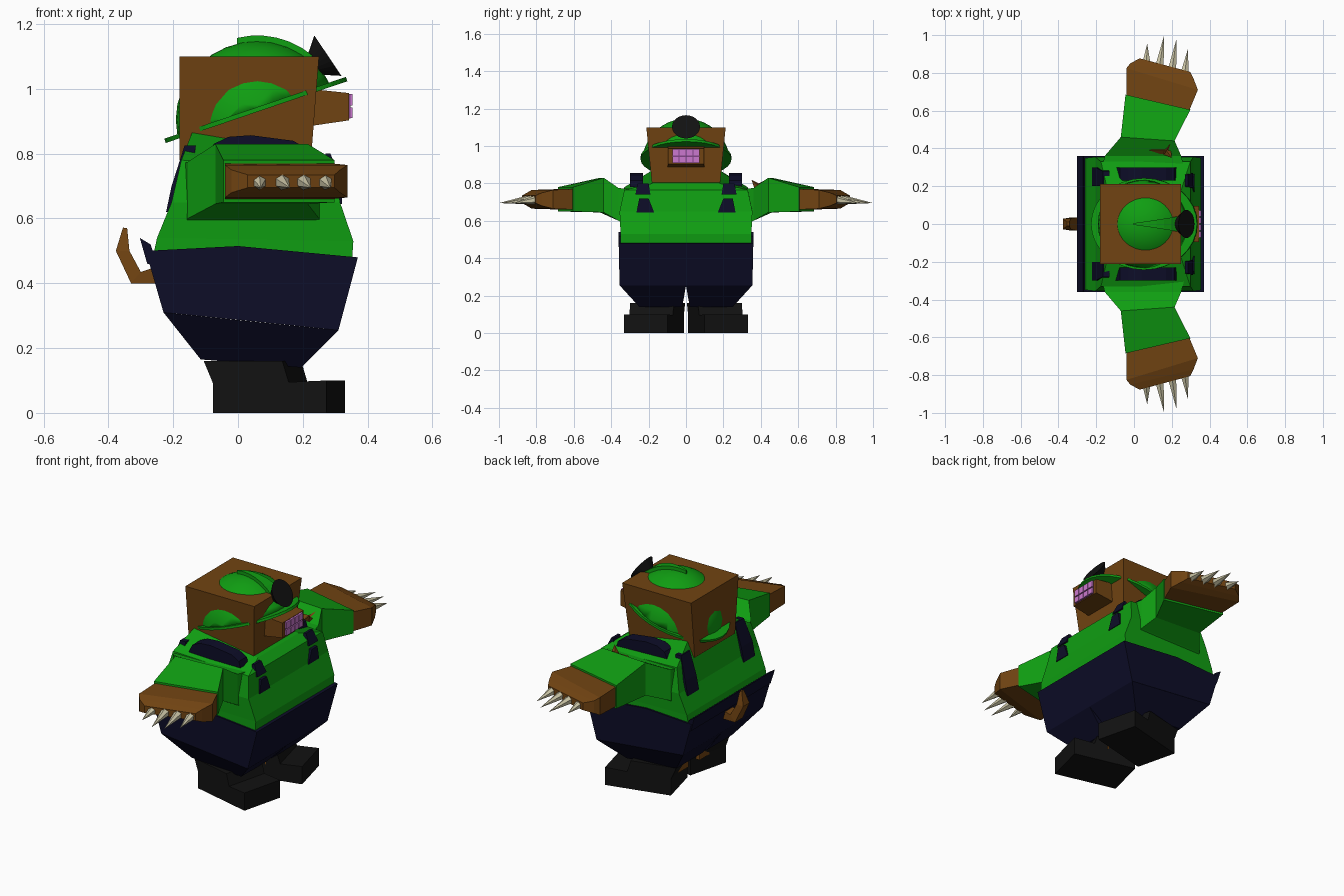
import bpy, bmesh, math
from mathutils import Vector, Matrix

if "Cube" in bpy.data.objects:
    bpy.data.objects.remove(bpy.data.objects["Cube"])


def material(name, rgb):
    m = bpy.data.materials.new(name)
    m.diffuse_color = (*rgb, 1)
    m.use_nodes = True
    m.node_tree.nodes["Principled BSDF"].inputs["Base Color"].default_value = m.diffuse_color
    return m


GREEN = material("green cloth", (0.005, 0.34, 0.006))
BROWN = material("brown fur", (0.165, 0.057, 0.006))
NAVY = material("navy cloth", (0.004, 0.004, 0.021))
BLACK = material("black leather", (0.006, 0.006, 0.006))
BONE = material("claw bone", (0.6, 0.56, 0.38))
PINK = material("pink teeth", (0.60, 0.19, 0.62))
PLUM = material("plum gums", (0.22, 0.06, 0.24))


def finish(name, bm, mat, smooth=False):
    bmesh.ops.recalc_face_normals(bm, faces=bm.faces)
    me = bpy.data.meshes.new(name)
    bm.to_mesh(me)
    bm.free()
    me.materials.append(mat)
    if smooth:
        for p in me.polygons:
            p.use_smooth = True
    ob = bpy.data.objects.new(name, me)
    bpy.context.collection.objects.link(ob)
    return ob


def loft(name, rings, mat, side=1, smooth=False):
    """Skin closed rings of equal length and cap both ends; side mirrors y."""
    bm = bmesh.new()
    vs = [[bm.verts.new((x, y * side, z)) for x, y, z in r] for r in rings]
    n = len(vs[0])
    for a, b in zip(vs, vs[1:]):
        for i in range(n):
            j = (i + 1) % n
            bm.faces.new((a[i], a[j], b[j], b[i]))
    bm.faces.new(vs[0])
    bm.faces.new(vs[-1])
    return finish(name, bm, mat, smooth)


def extrude_xz(name, profile, y0, y1, mat, side=1):
    return loft(name, [[(x, y, z) for x, z in profile] for y in (y0, y1)], mat, side)


def level(xb, zb, xf, zf, y0, y1):
    """Rectangle from a back edge to a front edge."""
    return [(xb, y0, zb), (xf, y0, zf), (xf, y1, zf), (xb, y1, zb)]


def upright(xa, ya, xb, yb, z0, z1):
    """Standing rectangle above the line a-b."""
    return [(xa, ya, z0), (xb, yb, z0), (xb, yb, z1), (xa, ya, z1)]


def box(name, x0, x1, y0, y1, z0, z1, mat, side=1):
    return loft(name, [level(x0, z0, x1, z0, y0, y1), level(x0, z1, x1, z1, y0, y1)], mat, side)


def cone(name, base, tip, radius, mat, segs, smooth=False):
    base, tip = Vector(base), Vector(tip)
    d = tip - base
    bm = bmesh.new()
    bmesh.ops.create_cone(bm, cap_ends=True, segments=segs, radius1=radius, radius2=0, depth=d.length,
                          matrix=Matrix.Translation((base + tip) / 2) @ d.to_track_quat('Z', 'Y').to_matrix().to_4x4())
    return finish(name, bm, mat, smooth)


# Trousers: hip block with a raised back rim, then two tapering legs
def hip(xb, zb, xm, zm, xf, zf, y):
    return [(xb, -y, zb), (xm, -y, zm), (xf, -y, zf), (xf, y, zf), (xm, y, zm), (xb, y, zb)]


loft("trouser_hips", [hip(-.23, .31, .04, .283, .31, .255, .355),
                      hip(-.285, .50, .0, .515, .37, .48, .36)], NAVY)
loft("trouser_back_rim", [level(-.28, .46, -.25, .46, -.355, .355),
                          level(-.303, .54, -.27, .52, -.36, .36)], NAVY)

# Shirt body
loft("shirt", [level(-.265, .47, .352, .47, -.35, .35), level(-.25, .54, .356, .53, -.35, .35),
               level(-.205, .65, .315, .65, -.355, .355), level(-.175, .78, .298, .765, -.33, .33),
               level(-.14, .87, .25, .80, -.18, .18)], GREEN)

for s, tag in ((1, "left"), (-1, "right")):
    loft(tag + "_trouser_leg", [level(-.23, .31, .31, .255, .0, .355),
                                level(-.115, .165, .195, .14, .02, .25)], NAVY, s)
    box(tag + "_ankle", -.05, .14, .05, .24, .08, .17, BROWN, s)
    # Boot, toes turned outwards
    boot = extrude_xz(tag + "_boot", [(-.18, 0), (.18, 0), (.18, .1), (.06, .095), (.04, .16),
                                      (-.21, .16), (-.18, .09)], -.12, .12, BLACK)
    boot.location = (.127, .172 * s, 0)
    boot.rotation_euler.z = math.radians(14) * s
    # Sleeve and paw
    loft(tag + "_sleeve", [upright(-.17, .30, .27, .28, .56, .77), upright(-.155, .36, .25, .36, .60, .775),
                           upright(-.07, .46, .215, .44, .645, .83),
                           upright(-.045, .685, .298, .605, .65, .78)], GREEN, s)
    loft(tag + "_paw", [upright(-.04, .67, .29, .595, .66, .77), upright(-.04, .825, .338, .71, .665, .765),
                        upright(-.02, .85, .315, .77, .68, .75),
                        upright(.03, .877, .298, .805, .695, .735)], BROWN, s)
    # Claws
    for i, (tx, ty) in enumerate(((.07, .955), (.16, 1.0), (.225, .98), (.285, .925))):
        bx = .065 + i * .067
        by = .865 - i * .018
        cone(f"{tag}_claw_{i + 1}", (bx, (by - .03) * s, .715), (tx, ty * s, .695), .028, BONE, 6)
    # Braces: shoulder, chest and back pieces
    extrude_xz(tag + "_shoulder_strap", [(-.10, .78), (-.075, .83), (-.03, .852), (.04, .857), (.17, .84),
                                         (.215, .815), (.225, .78)], .23, .30, NAVY, s)
    loft(tag + "_chest_strap", [[(x, .17, .645), (x, .265, .645), (x, .25, .72), (x, .20, .72)]
                                for x in (.29, .321)], NAVY, s)
    loft(tag + "_upper_chest_strap", [level(.27, .74, .312, .74, .19, .27),
                                      level(.27, .80, .285, .80, .20, .26)], NAVY, s)
    loft(tag + "_back_strap", [level(-.222, .62, -.19, .62, .20, .30), level(-.205, .70, -.15, .70, .20, .30),
                               level(-.165, .825, -.13, .825, .20, .28)], NAVY, s)

# Fur tuft by one shoulder
for i, tip in enumerate(((.08, .39, .80), (.21, .45, .83), (.20, .35, .82))):
    cone(f"fur_tuft_{i + 1}", (.17, .39, .77), tip, .03, BROWN, 4)

# Head block and snout
loft("head", [level(-.18, .78, .225, .78, -.18, .18), level(-.18, 1.1, .25, 1.1, -.212, .212)], BROWN)
loft("snout", [[(x, -y, z0), (x, y, z0), (x, y, z1), (x, -y, z1)]
               for x, y, z0, z1 in ((.22, .10, .885, 1.0), (.343, .095, .903, .987))], BROWN)
box("gums", .335, .347, -.073, .073, .908, .985, PLUM)
for row, (z0, z1) in enumerate(((.910, .942), (.948, .985))):
    for k in range(4):
        y = -.072 + k * .037
        box(f"tooth_{row}_{k}", .34, .354, y, y + .033, z0, z1, PINK)

# Helmet dome pushed through the head block
bm = bmesh.new()
bmesh.ops.create_uvsphere(bm, u_segments=32, v_segments=16, radius=1,
                          matrix=Matrix.Translation((.06, 0, .905)) @ Matrix.Diagonal((.252, .236, .242, 1)))
bmesh.ops.bisect_plane(bm, geom=bm.verts[:] + bm.edges[:] + bm.faces[:], plane_co=(0, 0, .916),
                       plane_no=(-.32, 0, .95), clear_inner=True)
bmesh.ops.holes_fill(bm, edges=bm.edges[:], sides=0)
finish("helmet_dome", bm, GREEN, True)

# Tilted helmet brim
bm = bmesh.new()
bmesh.ops.create_cone(bm, cap_ends=True, segments=32, radius1=1, radius2=1, depth=1,
                      matrix=Matrix.Translation((.055, 0, .935)) @ Matrix.Rotation(-math.atan(.34), 4, 'Y')
                      @ Matrix.Diagonal((.296, .243, .014, 1)))
finish("helmet_brim", bm, GREEN)

# Crest fanning out from the dome's crown to the lamp
crest = []
for t in range(7):
    a = math.radians(104 - t * 9)
    x, z = .06 + .262 * math.cos(a), .905 + .26 * math.sin(a)
    w = .004 + .006 * t
    crest.append([(x, -w, z - .03), (x, w, z - .03), (x, w, z), (x, -w, z)])
loft("helmet_crest", crest, GREEN)

# Round lamp on the brow
cone("helmet_lamp", (.2775, 0, 1.1025), (.195, 0, 1.047), .075, BLACK, 24)

# Tail
loft("tail", [[(xa, -w, za), (xb, -w, zb), (xb, w, zb), (xa, w, za)]
              for xa, za, xb, zb, w in ((-.24, .40, -.24, .455, .035), (-.33, .40, -.30, .435, .035),
                                        (-.377, .50, -.335, .50, .028), (-.355, .572, -.342, .57, .01))], BROWN)
